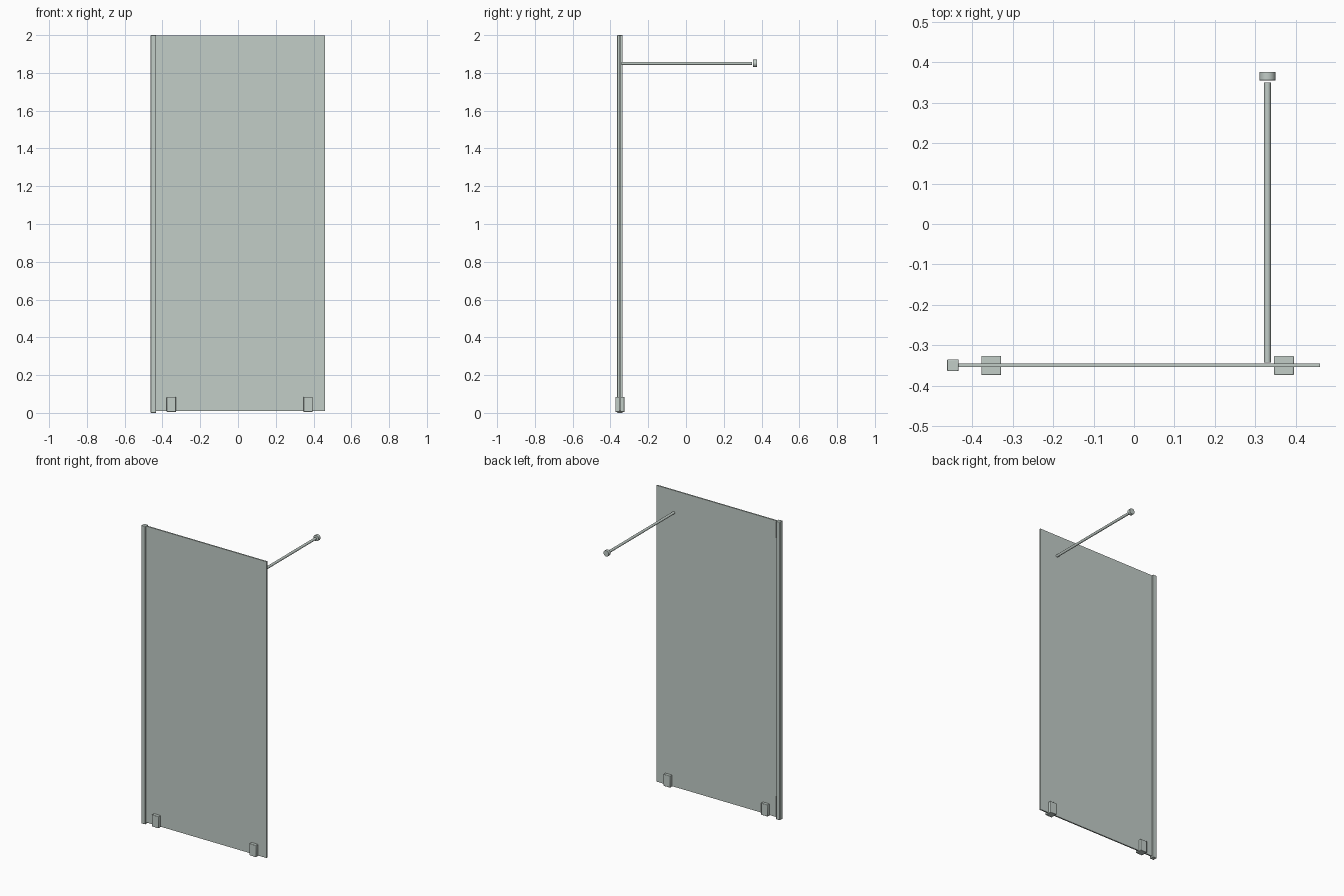
import bpy
import math

cube = bpy.data.objects.get("Cube")
if cube:
    bpy.data.objects.remove(cube, do_unlink=True)

# One pale green-grey colour for glass and fittings
colour = (0.54, 0.61, 0.575, 1.0)
mat = bpy.data.materials.new("pale_green_grey")
mat.use_nodes = True
mat.diffuse_color = colour
mat.node_tree.nodes["Principled BSDF"].inputs["Base Color"].default_value = colour


def finish(obj, name, bevel=0.0):
    obj.name = name
    obj.data.materials.append(mat)
    if bevel:
        mod = obj.modifiers.new("rounded_edges", "BEVEL")
        mod.width = bevel
        mod.segments = 2
    bpy.ops.object.shade_smooth_by_angle(angle=math.radians(35))
    return obj


def box(name, x, y, z, bevel=0.0):
    """Box from its (min, max) range on each axis."""
    ranges = (x, y, z)
    bpy.ops.mesh.primitive_cube_add(size=1, location=[(a + b) / 2 for a, b in ranges])
    obj = bpy.context.object
    obj.scale = [b - a for a, b in ranges]
    bpy.ops.object.transform_apply(location=False, rotation=False, scale=True)
    return finish(obj, name, bevel)


def rod(name, radius, y, bevel=0.0):
    """Cylinder running front to back."""
    bpy.ops.mesh.primitive_cylinder_add(
        vertices=16, radius=radius, depth=y[1] - y[0],
        location=(0.33, sum(y) / 2, 1.85), rotation=(math.pi / 2, 0, 0))
    return finish(bpy.context.object, name, bevel)


# Glass sheet, softly shaded across its edges
box("glass_panel", (-0.445, 0.46), (-0.354, -0.345), (0.01, 1.998))
bpy.ops.object.shade_smooth()

# Upright wall profile
box("wall_profile", (-0.462, -0.434), (-0.364, -0.335), (0, 2), 0.002)

# Floor clamps gripping the glass
for side, x in (("right", -0.353), ("left", 0.371)):
    box(side + "_floor_clamp", (x - 0.0245, x + 0.0245), (-0.374, -0.326), (0.005, 0.085), 0.003)

# Support bar and its wall mount
rod("support_bar", 0.0085, (-0.342, 0.35))
rod("wall_mount", 0.02, (0.355, 0.376), 0.001)
